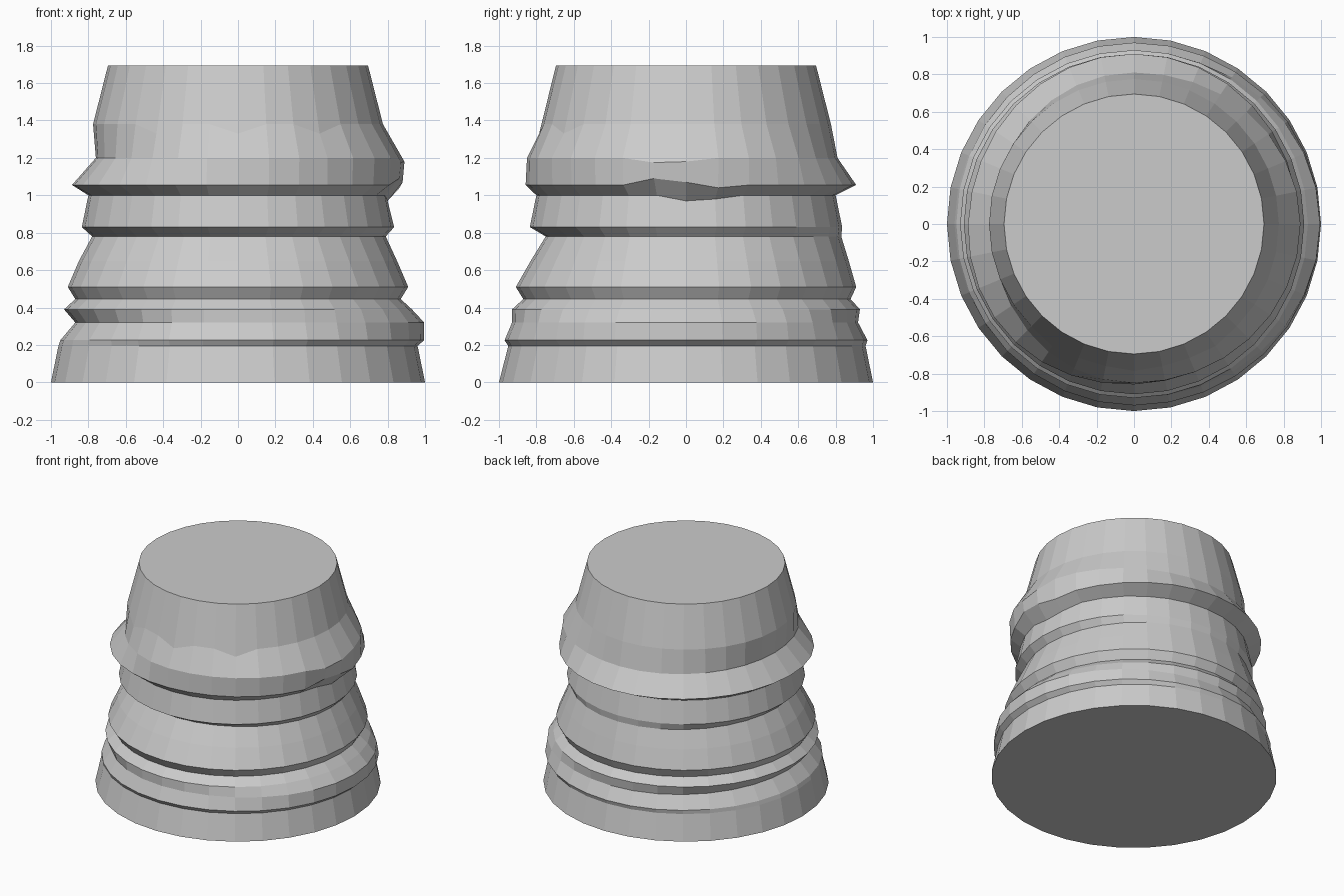
import bpy
import bmesh
from math import sin, cos, pi

cube = bpy.data.objects.get("Cube")
if cube:
    bpy.data.objects.remove(cube, do_unlink=True)

SIDES = 32

# Rings from bottom to top: height, then radius toward left, back, right, front
RINGS = [
    (0, 1, 1, 1, 1),
    (.195, .96, .96, .96, .95),
    (.225, .995, .97, .95, .97),
    (.32, .995, .92, .87, .93),
    (.39, .93, .93, .93, .93),
    (.445, .87, .88, .87, .87),
    (.51, .91, .91, .91, .91),
    (.65, .85, .87, .85, .83),
    (.78, .79, .83, .78, .75),
    (.83, .835, .835, .835, .835),
    (1, .8, .8, .8, .8),
    (1.055, .88, .91, .88, .85),
    (1.2, .89, .81, .76, .85),
    (1.38, .775, .775, .775, .775),
    (1.695, .695, .695, .695, .695),
]
COLLAR_FOOT, COLLAR_EDGE, COLLAR_TOP, SHOULDER = 10, 11, 12, 13

# Height shifts of single corners where the collar is dented: (ring, corner)
DENTS = {
    (COLLAR_FOOT, 0): -.03,
    (COLLAR_FOOT, 1): -.02,
    (COLLAR_EDGE, -1): .035,
    (COLLAR_EDGE, 0): .015,
    (COLLAR_EDGE, 1): -.015,
    (COLLAR_TOP, -1): -.025,
    (COLLAR_TOP, 0): -.02,
}


def blended_radius(radii, angle):
    """Blend the four side radii smoothly around the ring."""
    return sum(r * max(0, cos(angle - k * pi / 2)) ** 2 for k, r in enumerate(radii))


def make_ring(bm, index):
    height, *radii = RINGS[index]
    ring = []
    for corner in range(SIDES):
        angle = 2 * pi * corner / SIDES
        signed = corner if corner < SIDES / 2 else corner - SIDES
        radius = blended_radius(radii, angle)
        z = height + DENTS.get((index, signed), 0)
        # Collar edge swells toward the front right
        if index == COLLAR_EDGE:
            radius += .03 * max(0, cos(angle - 1.25 * pi)) ** 4
        # Chipped shoulder along the front
        if index == SHOULDER and sin(angle) < -.4 and corner % 3 == 0:
            z -= .05
            radius += .01
        ring.append(bm.verts.new((radius * cos(angle), radius * sin(angle), z)))
    return ring


# Stone grey
stone = bpy.data.materials.new("stone_grey")
stone.use_nodes = True
grey = (.6, .6, .6, 1)
stone.diffuse_color = grey
stone.node_tree.nodes["Principled BSDF"].inputs["Base Color"].default_value = grey

# Turned body with uneven ridges
bm = bmesh.new()
rings = [make_ring(bm, i) for i in range(len(RINGS))]
for low, high in zip(rings, rings[1:]):
    for i in range(SIDES):
        j = (i + 1) % SIDES
        bm.faces.new((low[i], low[j], high[j], high[i]))

# Flat caps
bm.faces.new(rings[-1])
bm.faces.new(rings[0][::-1])

mesh = bpy.data.meshes.new("ridged_pedestal")
bm.to_mesh(mesh)
bm.free()
mesh.materials.append(stone)
body = bpy.data.objects.new("ridged_pedestal", mesh)
bpy.context.collection.objects.link(body)
